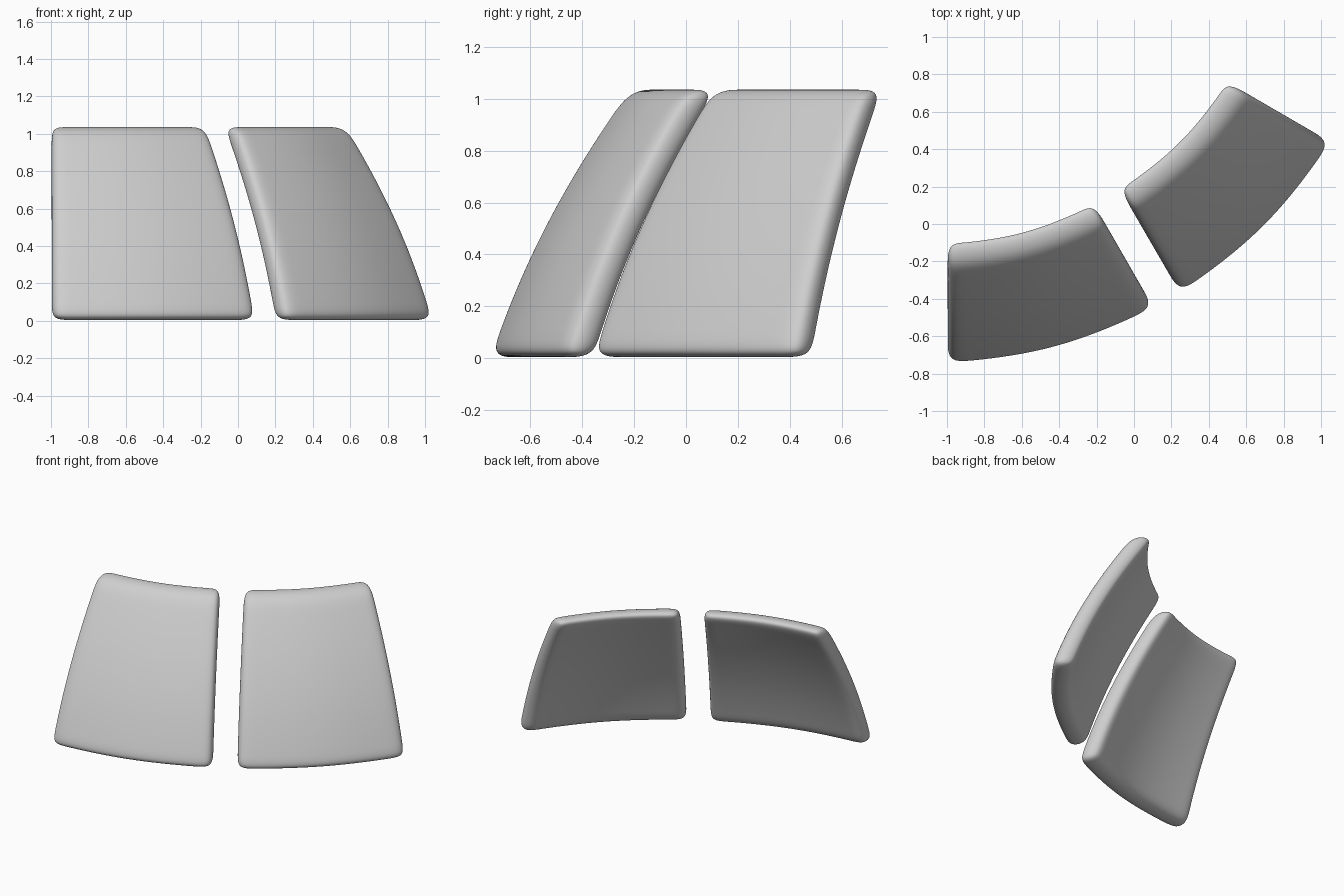
import bpy, bmesh, math
from mathutils import Matrix, Vector

if "Cube" in bpy.data.objects:
    bpy.data.objects.remove(bpy.data.objects["Cube"])

grey = bpy.data.materials.new("light_grey")
grey.diffuse_color = (0.62, 0.62, 0.62, 1)
grey.use_nodes = True
grey.node_tree.nodes["Principled BSDF"].inputs["Base Color"].default_value = grey.diffuse_color

CENTRE = Vector((-1.0, 1.475, 0))      # axis of the curved shell
THICK = 0.145                          # horizontal thickness of a pad
US = [0, 0.1, 0.37, 0.63, 0.9, 1]      # cage loops around the axis
ZS = [0, 0.1, 0.37, 0.67, 0.93, 1.04]  # cage loops upwards


def front_radius(z):
    """Leaning, gently bowed profile of the outer face."""
    return 2.2 - 0.417 * (z - 0.1) - 0.218 * (z - 0.1) * (z - 0.46)


def make_pad(name, matrix=None):
    """Curved cushion spanning 30 degrees, rounded by subdivision."""
    bm = bmesh.new()
    n = len(US)
    layers = []
    for inset in (0, THICK):
        grid = []
        for z in ZS:
            r = front_radius(z) - inset
            row = []
            for u in US:
                a = math.radians(-90 + 30 * u)
                row.append(bm.verts.new(
                    CENTRE + Vector((r * math.cos(a), r * math.sin(a), z))))
            grid.append(row)
        layers.append(grid)
    front, back = layers
    # outer and inner faces
    for j in range(n - 1):
        for i in range(n - 1):
            for g in layers:
                bm.faces.new((g[j][i], g[j][i + 1], g[j + 1][i + 1], g[j + 1][i]))
    # rim joining both faces
    for k in range(n - 1):
        for j in (0, n - 1):
            bm.faces.new((front[j][k], front[j][k + 1], back[j][k + 1], back[j][k]))
            bm.faces.new((front[k][j], front[k + 1][j], back[k + 1][j], back[k][j]))
    if matrix:
        bm.transform(matrix)
    bmesh.ops.recalc_face_normals(bm, faces=bm.faces)
    for f in bm.faces:
        f.smooth = True
    mesh = bpy.data.meshes.new(name)
    bm.to_mesh(mesh)
    bm.free()
    mesh.materials.append(grey)
    ob = bpy.data.objects.new(name, mesh)
    bpy.context.collection.objects.link(ob)
    sub = ob.modifiers.new("rounding", 'SUBSURF')
    sub.levels = sub.render_levels = 4
    return ob


# second pad is the first mirrored across the gap between them
normal = Vector((math.cos(math.radians(30)), math.sin(math.radians(30)), 0))
point = normal * -0.052
mirror = (Matrix.Translation(point) @ Matrix.Scale(-1, 4, normal)
          @ Matrix.Translation(-point))
make_pad("left_pad")
make_pad("right_pad", mirror)
